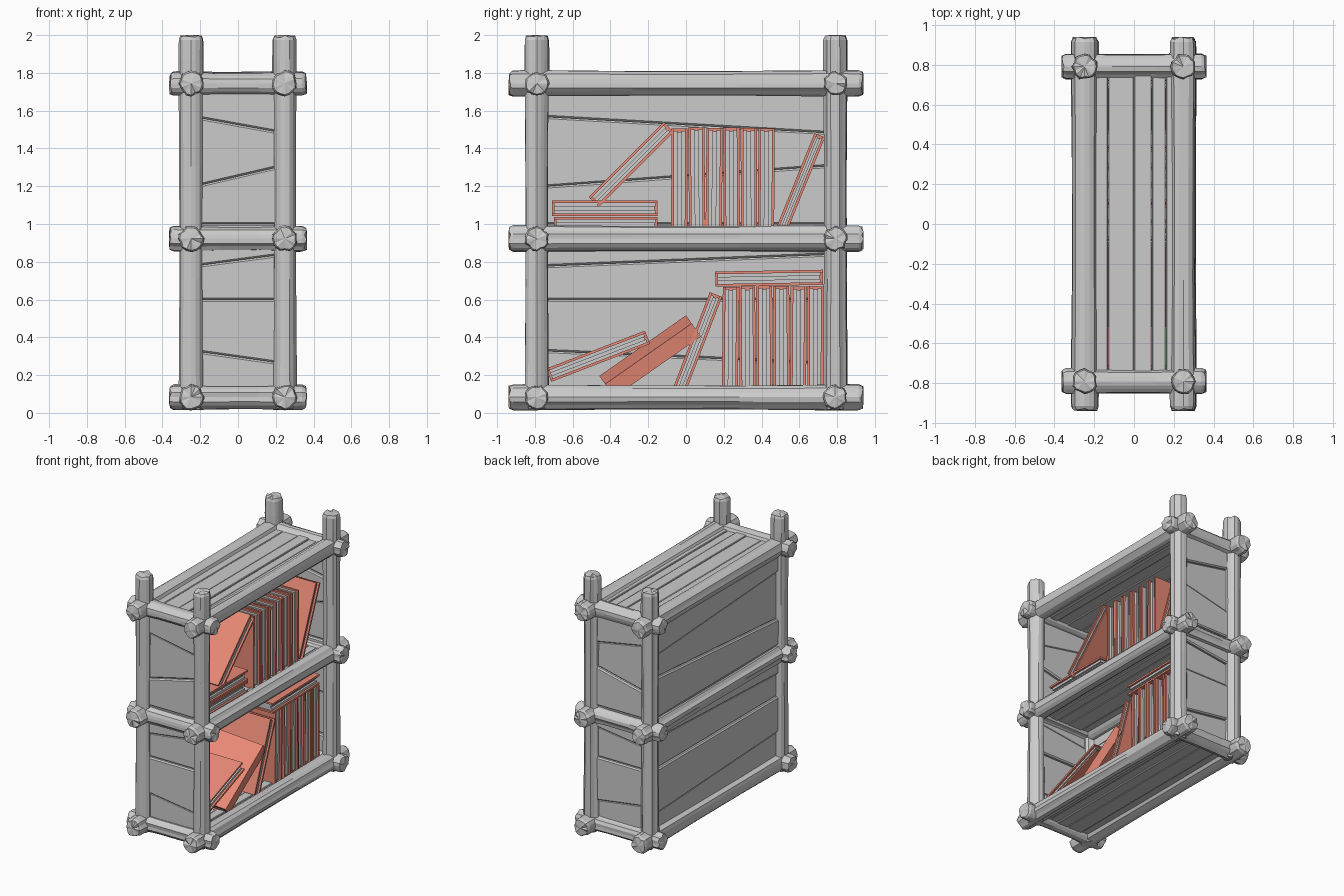
import bpy, bmesh, random
from math import sin, cos, pi, radians
from mathutils import Vector, Matrix, Euler

if "Cube" in bpy.data.objects:
    bpy.data.objects.remove(bpy.data.objects["Cube"])

random.seed(7)
orange = bpy.data.materials.new("cover_orange")
orange.diffuse_color = (0.80, 0.25, 0.18, 1)
orange.use_nodes = True
orange.node_tree.nodes["Principled BSDF"].inputs["Base Color"].default_value = orange.diffuse_color


def make_object(name, bm, mat=None, bevel=0):
    bmesh.ops.recalc_face_normals(bm, faces=bm.faces[:])
    me = bpy.data.meshes.new(name)
    bm.to_mesh(me)
    bm.free()
    ob = bpy.data.objects.new(name, me)
    bpy.context.collection.objects.link(ob)
    if mat:
        me.materials.append(mat)
    if bevel:
        mod = ob.modifiers.new("bevel", 'BEVEL')
        mod.width, mod.segments = bevel, 1
    return ob


def add_box(bm, lo, hi):
    lo, hi = Vector(lo), Vector(hi)
    m = Matrix.Translation((lo + hi) / 2) @ Matrix.Diagonal((*(hi - lo), 1))
    bmesh.ops.create_cube(bm, size=1, matrix=m)


# rough split log with grooves, jagged ends and fan caps
def log(name, start, end, r, n=16):
    a, b = Vector(start), Vector(end)
    axis = (b - a).normalized()
    length = (b - a).length
    u = axis.orthogonal().normalized()
    v = axis.cross(u)
    side = [random.uniform(0.94, 1.03) for _ in range(n)]
    for k in random.sample(range(n), 4):
        side[k] = 0.87
    bm = bmesh.new()
    stations = [(0, .88), (.025, 1), (.13, 1.02), (length * .35, .95), (length * .65, .95),
                (length - .13, 1.02), (length - .025, 1), (length, .88)]
    rings = []
    for i, (t, s) in enumerate(stations):
        ring = []
        for k in range(n):
            ang = 2 * pi * k / n
            d = r * s * side[k] * random.uniform(.98, 1.02)
            tt = t
            if i in (0, len(stations) - 1):
                tt += random.uniform(0, .014) * (1 if i == 0 else -1)
            ring.append(bm.verts.new(a + axis * tt + (u * cos(ang) + v * sin(ang)) * d))
        rings.append(ring)
    for p, q in zip(rings, rings[1:]):
        for k in range(n):
            j = (k + 1) % n
            bm.faces.new((p[k], p[j], q[j], q[k]))
    for ring, c in ((rings[0], a), (rings[-1], b)):
        cv = bm.verts.new(c)
        for k in range(n):
            bm.faces.new((ring[k], ring[(k + 1) % n], cv))
    return make_object(name, bm)


# log frame
PX, PY = 0.248, 0.79
LEVELS = (0.083, 0.922, 1.745)
for sx in (-1, 1):
    for sy in (-1, 1):
        log("corner_post", (sx * PX, sy * PY, 0.015), (sx * PX, sy * PY, 2.0), 0.065)
for z in LEVELS:
    for s in (-1, 1):
        log("long_rail", (s * PX, -0.94, z), (s * PX, 0.94, z), 0.069)
        log("short_rail", (-0.365, s * PY, z), (0.365, s * PY, z), 0.066)

# shelf boards running lengthwise
SEAMS = (-0.25, -0.13, 0.0, 0.09, 0.16, 0.25)
for z in LEVELS:
    bm = bmesh.new()
    for x0, x1 in zip(SEAMS, SEAMS[1:]):
        dz = random.uniform(-.004, .004)
        add_box(bm, (x0 + .001, -PY, z - .03 + dz), (x1 - .001, PY, z + .027 + dz))
    make_object("shelf_boards", bm, bevel=.004)

# crooked wall planks: seam heights at the two ends
WALL = [(.083, .083), (.33, .26), (.6, .6), (.775, .84), (.922, .922),
        (1.0, 1.0), (1.195, 1.31), (1.57, 1.48), (1.745, 1.745)]


def wall(name, p0, p1, normal):
    p0, p1, nrm = Vector(p0), Vector(p1), Vector(normal)
    bm = bmesh.new()
    for i, (lo, hi) in enumerate(zip(WALL, WALL[1:])):
        off = .007 if i % 2 else -.007
        quad = [p0 + Vector((0, 0, lo[0])), p1 + Vector((0, 0, lo[1])),
                p1 + Vector((0, 0, hi[1])), p0 + Vector((0, 0, hi[0]))]
        f = [bm.verts.new(c + nrm * (off + .016)) for c in quad]
        g = [bm.verts.new(c + nrm * (off - .016)) for c in quad]
        bm.faces.new(f)
        bm.faces.new(g[::-1])
        for k in range(4):
            j = (k + 1) % 4
            bm.faces.new((f[k], g[k], g[j], f[j]))
    make_object(name, bm, bevel=.009)


wall("back_wall", (-.25, -PY, 0), (-.25, PY, 0), (-1, 0, 0))
wall("side_wall_front", (-PX, -PY, 0), (PX, -PY, 0), (0, -1, 0))
wall("side_wall_rear", (-PX, PY, 0), (PX, PY, 0), (0, 1, 0))


# book: hard cover with spine at local -x and page blocks opening at +x
def book(y, z, tilt=0, th=.085, roll=0, flip=False, h=.56, x=0.0):
    d, c = .38, .014
    X, T, H = d / 2, th / 2, h / 2
    m = (Matrix.Translation((x, y, z)) @ Matrix.Rotation(radians(-tilt), 4, 'X')
         @ Matrix.Rotation(radians(roll), 4, 'Z'))
    if flip:
        m = m @ Matrix.Rotation(pi, 4, 'Z')
    cover = bmesh.new()
    add_box(cover, (-X, -T, -H), (X, -T + c, H))
    add_box(cover, (-X, T - c, -H), (X, T, H))
    add_box(cover, (-X, -T + c, -H), (-X + c, T - c, H))
    cover.transform(m)
    make_object("book_cover", cover, orange)
    pages = bmesh.new()
    w = (th - 2 * c) / 3
    for i in range(3):
        y0 = -T + c + i * w
        e = X - (.03 if i == 1 else .015)
        add_box(pages, (-X + c, y0, -H + .012), (e, y0 + w, H - .012 - .006 * (i == 1)))
    pages.transform(m)
    make_object("book_pages", pages)


# upper shelf books
for i in range(6):
    book(-.035 + i * .092, 1.23 + random.uniform(-.005, .003), random.uniform(-.6, .6),
         th=.086, x=random.uniform(-.01, .01))
book(-.29, 1.315, 45, th=.075)
book(.605, 1.215, 22, th=.06, h=.55)
book(-.43, 1.083, 90, th=.083)
book(-.425, .994, 90, th=.088, h=.55, roll=0)

# lower shelf books
for i in range(6):
    book(.235 + i * .09, .39 + random.uniform(-.005, .003), random.uniform(-.5, .5),
         th=.085, x=random.uniform(-.01, .01))
book(.44, .713, 89, th=.08, h=.57)
book(.06, .37, 21, th=.07, h=.55)
book(-.465, .3, 69, th=.075)
book(-.19, .30, 55, th=.085, roll=8, flip=True)
